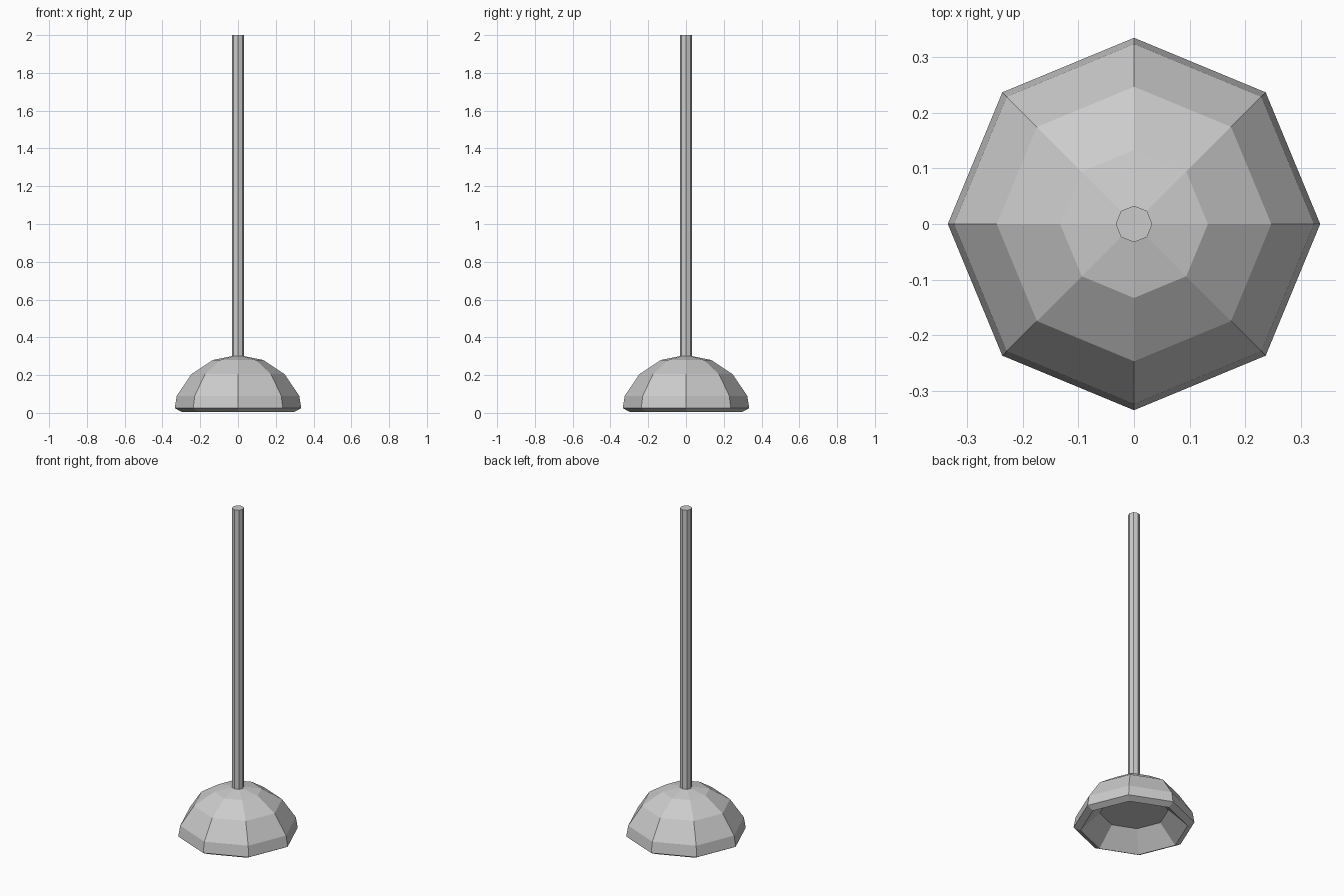
import bpy, bmesh, math

if "Cube" in bpy.data.objects:
    bpy.data.objects.remove(bpy.data.objects["Cube"])

SIDES = 8


def lathe(name, profile):
    """Spin an (r, z) profile into a faceted solid; end rings are capped."""
    bm = bmesh.new()
    rings = []
    for r, z in profile:
        ring = []
        for i in range(SIDES):
            a = 2 * math.pi * i / SIDES
            ring.append(bm.verts.new((r * math.cos(a), r * math.sin(a), z)))
        rings.append(ring)
    for low, high in zip(rings, rings[1:]):
        for i in range(SIDES):
            j = (i + 1) % SIDES
            bm.faces.new((low[i], low[j], high[j], high[i]))
    bm.faces.new(rings[0][::-1])
    bm.faces.new(rings[-1])
    bmesh.ops.recalc_face_normals(bm, faces=bm.faces[:])
    mesh = bpy.data.meshes.new(name)
    bm.to_mesh(mesh)
    bm.free()
    obj = bpy.data.objects.new(name, mesh)
    bpy.context.collection.objects.link(obj)
    return obj


# Hollow cup: inner ceiling, inner wall, bevelled rim, outer dome
lathe("rubber_cup", [
    (0.19, 0.11), (0.297, 0.005), (0.335, 0.025), (0.324, 0.09),
    (0.247, 0.205), (0.133, 0.28), (0.033, 0.30),
])

# Straight handle
lathe("handle", [(0.033, 0.295), (0.033, 2.0)])
